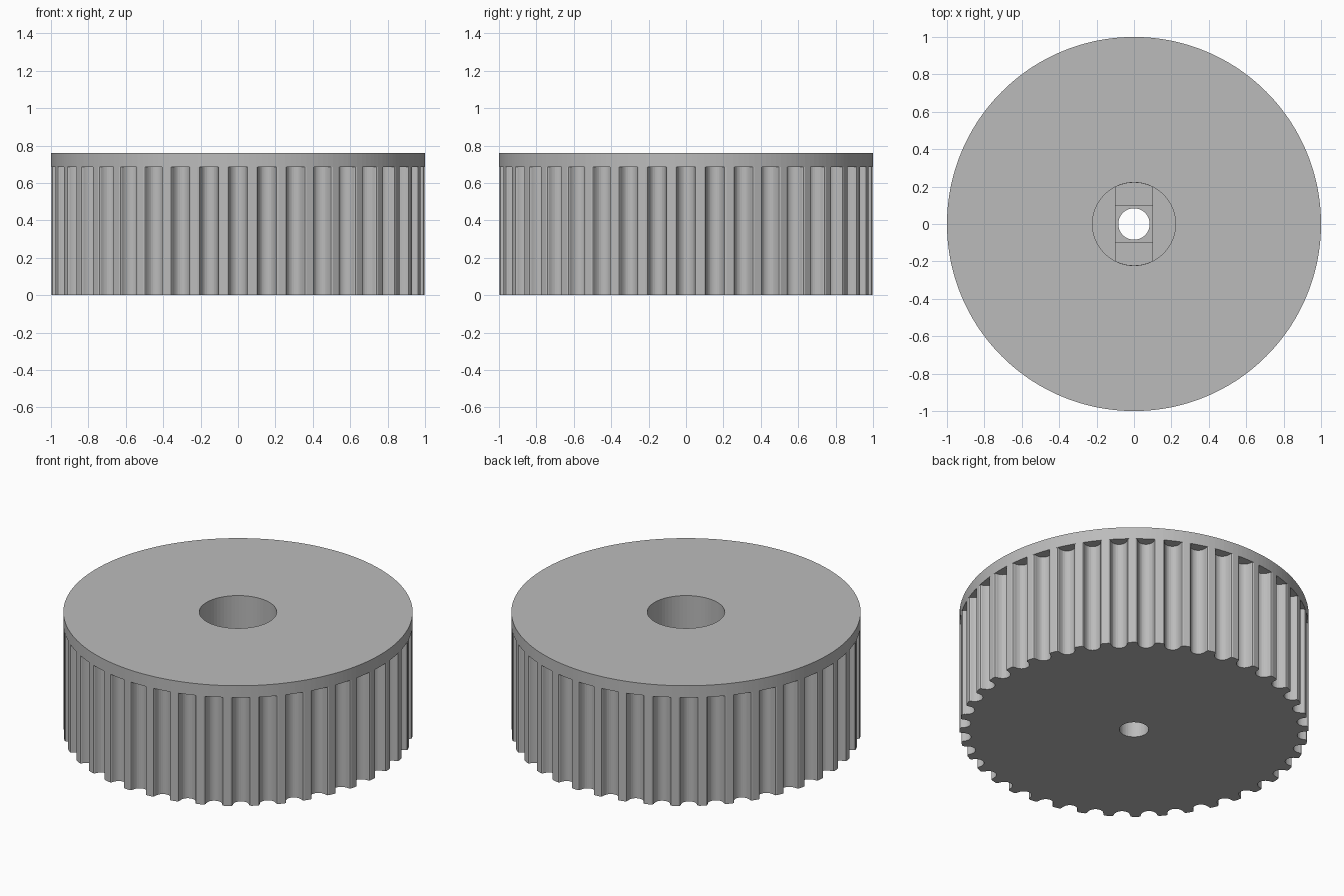
import bpy, bmesh, math

if "Cube" in bpy.data.objects:
    bpy.data.objects.remove(bpy.data.objects["Cube"], do_unlink=True)

TEETH = 40
RIM_Z, TOP_Z = 0.685, 0.76
FLOOR_Z, STEP = 0.2, 0.02
BORE_R, RECESS_R, HALF = 0.084, 0.222, 0.1

grey = bpy.data.materials.new("plain grey")
grey.use_nodes = True
colour = (0.5, 0.5, 0.5, 1)
grey.diffuse_color = colour
grey.node_tree.nodes["Principled BSDF"].inputs["Base Color"].default_value = colour


def make_object(name, bm):
    bmesh.ops.recalc_face_normals(bm, faces=bm.faces)
    mesh = bpy.data.meshes.new(name)
    bm.to_mesh(mesh)
    bm.free()
    mesh.materials.append(grey)
    obj = bpy.data.objects.new(name, mesh)
    bpy.context.collection.objects.link(obj)
    return obj


def ring(bm, points, z):
    return [bm.verts.new((x, y, z)) for x, y in points]


def bridge(bm, low, high):
    for i in range(len(low)):
        bm.faces.new((low[i - 1], low[i], high[i], high[i - 1]))


def prism(name, points, z0, z1):
    bm = bmesh.new()
    low, high = ring(bm, points, z0), ring(bm, points, z1)
    bridge(bm, low, high)
    bm.faces.new(low)
    bm.faces.new(high)
    return make_object(name, bm)


def arc(radius, start, end, count):
    return [(radius * math.cos(start + (end - start) * i / count),
             radius * math.sin(start + (end - start) * i / count)) for i in range(count + 1)]


# Half of one belt groove: (sideways offset, depth), lip to bottom
half_groove = [(0.06, 0), (0.052, 0.003), (0.048, 0.0105), (0.0464, 0.019),
               (0.0439, 0.0275), (0.0404, 0.0356), (0.0362, 0.0432),
               (0.0287, 0.051), (0.0199, 0.0567), (0.0102, 0.0601)]
groove = [(-s, d) for s, d in half_groove] + [(0, 0.0612)] + half_groove[::-1]
lip_angle = math.asin(half_groove[0][0])
lip_dist = math.cos(lip_angle)

# Toothed drum with the flange growing straight out of the tooth tips
bm = bmesh.new()
bottom, flange_low = [], []
for t in range(TEETH):
    a = math.tau * t / TEETH
    c, s = math.cos(a), math.sin(a)
    outline = [((lip_dist - d) * c - w * s, (lip_dist - d) * s + w * c) for w, d in groove]
    low, mid = ring(bm, outline, 0), ring(bm, outline, RIM_Z)
    for i in range(len(low) - 1):
        bm.faces.new((low[i], low[i + 1], mid[i + 1], mid[i]))
    if t:
        bm.faces.new((bottom[-1], low[0], mid[0], flange_low[-1]))
    span = ring(bm, arc(1, a - lip_angle, a + lip_angle, 4)[1:-1], RIM_Z)
    bm.faces.new(mid + span[::-1])
    bottom += low
    flange_low += [mid[0]] + span + [mid[-1]]
bm.faces.new((bottom[-1], bottom[0], flange_low[0], flange_low[-1]))
bm.faces.new(bottom)
flange_top = ring(bm, [v.co.xy for v in flange_low], TOP_Z)
bridge(bm, flange_low, flange_top)
bm.faces.new(flange_top)
pulley = make_object("toothed_pulley", bm)

# Recess, slot, square step and bore down the middle
edge = math.acos(HALF / RECESS_R)
slot = arc(RECESS_R - 0.001, edge, math.pi - edge, 12)
slot += [(-x, -y) for x, y in slot]
square = [(-HALF, -HALF), (HALF, -HALF), (HALF, HALF), (-HALF, HALF)]
cutters = [
    prism("recess_cutter", arc(RECESS_R, 0, math.tau, 64)[:-1], FLOOR_Z, 1),
    prism("slot_cutter", slot, FLOOR_Z - STEP, FLOOR_Z + STEP),
    prism("square_cutter", square, FLOOR_Z - 2 * STEP, FLOOR_Z + STEP / 2),
    prism("bore_cutter", arc(BORE_R, 0, math.tau, 48)[:-1], -0.1, FLOOR_Z + STEP / 4),
]
bpy.context.view_layer.objects.active = pulley
for cutter in cutters:
    cutter.hide_render = True
    mod = pulley.modifiers.new(cutter.name, "BOOLEAN")
    mod.operation, mod.solver, mod.object = "DIFFERENCE", "EXACT", cutter
    bpy.ops.object.modifier_apply(modifier=mod.name)
    bpy.data.objects.remove(cutter, do_unlink=True)
